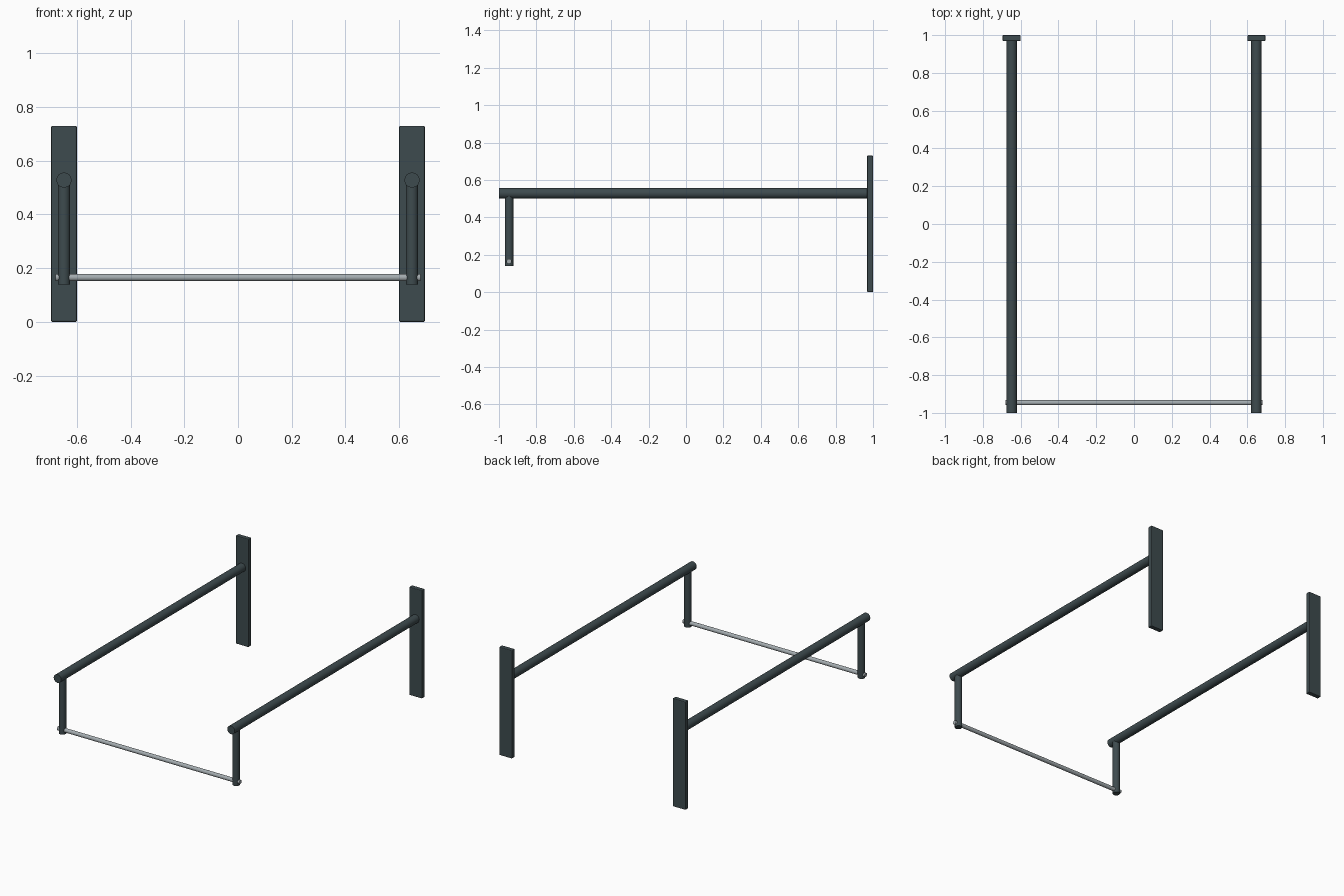
import bpy
import math

cube = bpy.data.objects.get("Cube")
if cube:
    bpy.data.objects.remove(cube, do_unlink=True)


def make_material(name, colour):
    mat = bpy.data.materials.new(name)
    mat.use_nodes = True
    mat.diffuse_color = colour
    bsdf = next(n for n in mat.node_tree.nodes if n.type == 'BSDF_PRINCIPLED')
    bsdf.inputs["Base Color"].default_value = colour
    return mat


slate = make_material("dark slate metal", (0.048, 0.07, 0.077, 1))
steel = make_material("pale steel", (0.37, 0.41, 0.43, 1))


def finish(name, mat):
    obj = bpy.context.object
    obj.name = obj.data.name = name
    obj.data.materials.append(mat)
    return obj


def tube(name, centre, radius, length, axis, mat):
    """Solid round bar along the x, y or z axis."""
    turn = {"x": (0, math.pi / 2, 0), "y": (math.pi / 2, 0, 0), "z": (0, 0, 0)}[axis]
    bpy.ops.mesh.primitive_cylinder_add(vertices=32, radius=radius, depth=length,
                                        location=centre, rotation=turn)
    bpy.ops.object.transform_apply(location=False, rotation=True, scale=True)
    bpy.ops.object.shade_smooth_by_angle(angle=math.radians(35))
    return finish(name, mat)


def plate(name, centre, size, mat):
    """Flat plate with slightly eased edges."""
    bpy.ops.mesh.primitive_cube_add(size=1, location=centre)
    bpy.context.object.scale = size
    bpy.ops.object.transform_apply(location=False, rotation=False, scale=True)
    obj = finish(name, mat)
    bevel = obj.modifiers.new("eased edges", 'BEVEL')
    bevel.width = 0.005
    bevel.segments = 2
    return obj


ARM_X = 0.648    # sideways position of both arms
ARM_Z = 0.528    # height of the arms
POST_Y = -0.946  # drop posts near the front

# Mounting plate, long arm and drop post on each side
for side, s in (("left", 1), ("right", -1)):
    x = s * ARM_X
    plate(f"{side}_mounting_plate", (x, 0.984, 0.365), (0.096, 0.032, 0.73), slate)
    tube(f"{side}_arm", (x, -0.014, ARM_Z), 0.028, 1.972, "y", slate)
    tube(f"{side}_drop_post", (x, POST_Y, (0.14 + ARM_Z) / 2), 0.023, ARM_Z - 0.14, "z", slate)

# Thin rod passing through both posts
tube("cross_rod", (0, POST_Y, 0.165), 0.0135, 1.36, "x", steel)
